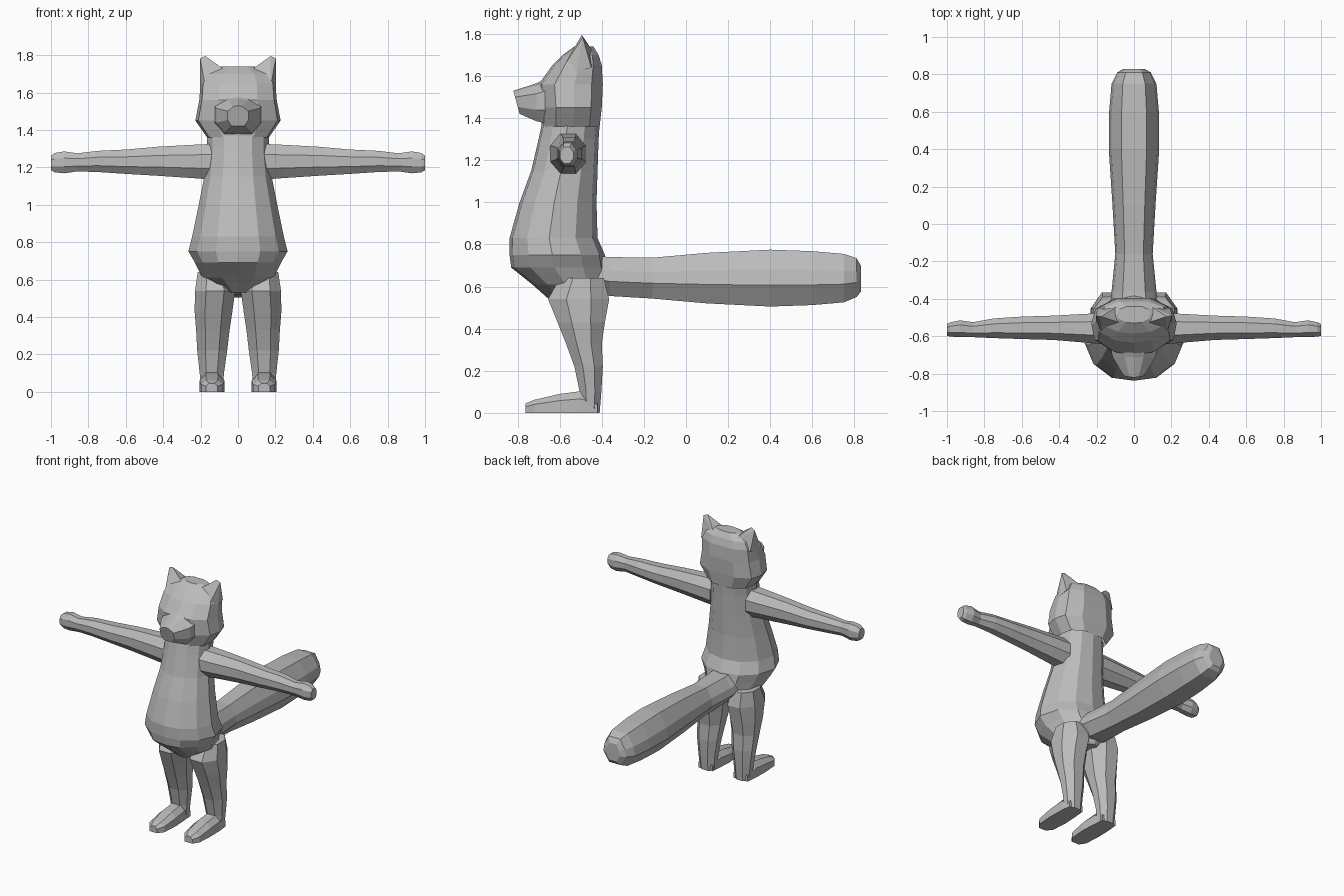
import bpy, bmesh
from mathutils import Vector

fur = bpy.data.materials.new("grey_fur")
fur.diffuse_color = (0.5, 0.5, 0.5, 1)


def finish(name, bm):
    bmesh.ops.recalc_face_normals(bm, faces=bm.faces)
    me = bpy.data.meshes.new(name)
    bm.to_mesh(me)
    bm.free()
    me.materials.append(fur)
    ob = bpy.data.objects.new(name, me)
    bpy.context.collection.objects.link(ob)
    return ob


def loft(name, axis, section, rings, side=1, start=True, end=True):
    """Rings are (position, a_low, a_high, b_low, b_high[, tilt along b])."""
    bm = bmesh.new()
    loops = []
    for pos, a0, a1, b0, b1, *tilt in rings:
        loop = []
        for u, v in section:
            a = (a0 + a1) / 2 + u * (a1 - a0) / 2
            b = (b0 + b1) / 2 + v * (b1 - b0) / 2
            p = pos + (tilt[0] * v if tilt else 0)
            co = {"x": (p, a, b), "y": (a, p, b), "z": (a, b, p)}[axis]
            loop.append(bm.verts.new((co[0] * side, co[1], co[2])))
        loops.append(loop)
    n = len(section)
    for lo, hi in zip(loops, loops[1:]):
        for i in range(n):
            j = (i + 1) % n
            bm.faces.new((lo[i], lo[j], hi[j], hi[i]))
    if start:
        bm.faces.new(loops[0])
    if end:
        bm.faces.new(loops[-1])
    return finish(name, bm)


def mirrored(half):
    """Complete a symmetric section from its +x points, listed front to back."""
    return half + [(-x, y) for x, y in reversed(half) if x > 0]


trunk = mirrored([(0, -1), (.45, -.93), (.82, -.6), (1, -.1), (.86, .5), (.5, .88), (0, 1)])
skull = mirrored([(0, -1), (.5, -.9), (.93, -.5), (1, .1), (.9, .65), (.45, 1)])
octagon = [(-.45, -1), (.45, -1), (1, -.4), (1, .4), (.45, 1), (-.45, 1), (-1, .4), (-1, -.4)]
tail_section = [(-.5, -1), (.5, -1), (1, -.25), (.9, .3), (.5, 1), (-.5, 1), (-.9, .3), (-1, -.25)]
foot_section = [(-1, -1), (1, -1), (1, .3), (.5, 1), (-.5, 1), (-1, .3)]
muzzle_section = [(-.6, -1), (.6, -1), (1, -.4), (1, .45), (.45, .9), (0, 1), (-.45, .9), (-1, .45), (-1, -.4)]

# Pear shaped torso up to the neck
torso = [(.53, .06, -.64, -.40), (.61, .19, -.73, -.375), (.69, .23, -.83, -.375),
         (.75, .265, -.838, -.385), (.83, .245, -.838, -.42), (1.0, .21, -.79, -.425),
         (1.15, .18, -.735, -.42), (1.3, .165, -.70, -.415), (1.37, .165, -.685, -.41)]
loft("torso", "z", trunk, [(z, -w, w, f, b) for z, w, f, b in torso], end=False)

# Head with wide cheeks and a small flat crown
head = [(1.36, .165, -.685, -.41), (1.45, .228, -.69, -.40), (1.56, .207, -.70, -.395),
        (1.65, .20, -.635, -.40), (1.70, .175, -.585, -.415), (1.74, .085, -.53, -.44)]
loft("head", "z", skull, [(z, -w, w, f, b) for z, w, f, b in head], start=False)

# Muzzle, tapering to the nose
loft("muzzle", "y", muzzle_section,
     [(-.64, -.13, .13, 1.37, 1.60), (-.71, -.115, .115, 1.385, 1.565),
      (-.805, -.055, .055, 1.42, 1.53, -.015)])

# Tail, straight back
loft("tail", "y", tail_section,
     [(y, -w, w, lo, hi) for y, w, lo, hi in
      [(-.43, .125, .57, .745), (-.36, .12, .555, .74), (-.16, .10, .543, .737),
       (.1, .115, .52, .76), (.4, .135, .505, .775), (.6, .133, .512, .768),
       (.75, .12, .525, .755), (.81, .09, .55, .735), (.83, .055, .575, .70)]])

for side, tag in ((1, "left"), (-1, "right")):
    # Arm, held out level
    loft(tag + "_arm", "x", octagon,
         [(.14, -.645, -.475, 1.135, 1.325), (.25, -.635, -.48, 1.143, 1.32),
          (.43, -.62, -.49, 1.155, 1.31), (.6, -.615, -.495, 1.165, 1.295),
          (.75, -.61, -.505, 1.175, 1.288), (.86, -.605, -.525, 1.178, 1.275),
          (.93, -.605, -.515, 1.168, 1.285), (.98, -.602, -.525, 1.173, 1.277),
          (1.0, -.598, -.535, 1.185, 1.262)], side)
    # Leg
    loft(tag + "_leg", "z", octagon,
         [(0, .082, .195, -.50, -.41), (.1, .075, .205, -.505, -.402),
          (.22, .058, .218, -.53, -.395), (.33, .045, .224, -.57, -.40),
          (.43, .03, .232, -.61, -.385), (.54, .015, .23, -.655, -.365),
          (.64, .04, .215, -.60, -.39)], side)
    # Foot
    loft(tag + "_foot", "y", foot_section,
         [(-.42, .085, .195, 0, .06), (-.50, .078, .203, 0, .103), (-.60, .072, .205, 0, .09),
          (-.72, .08, .198, 0, .062), (-.762, .11, .17, 0, .045)], side)
    # Ear, a blunt leaning pyramid
    bm = bmesh.new()
    base = [(.07, -.53, 1.72), (.175, -.585, 1.64), (.203, -.52, 1.62), (.195, -.45, 1.64), (.09, -.44, 1.715)]
    tip = [(.175, -.495, 1.795), (.203, -.49, 1.782)]
    for co in base + tip:
        bm.verts.new((co[0] * side, co[1], co[2]))
    bmesh.ops.convex_hull(bm, input=bm.verts[:])
    finish(tag + "_ear", bm)
